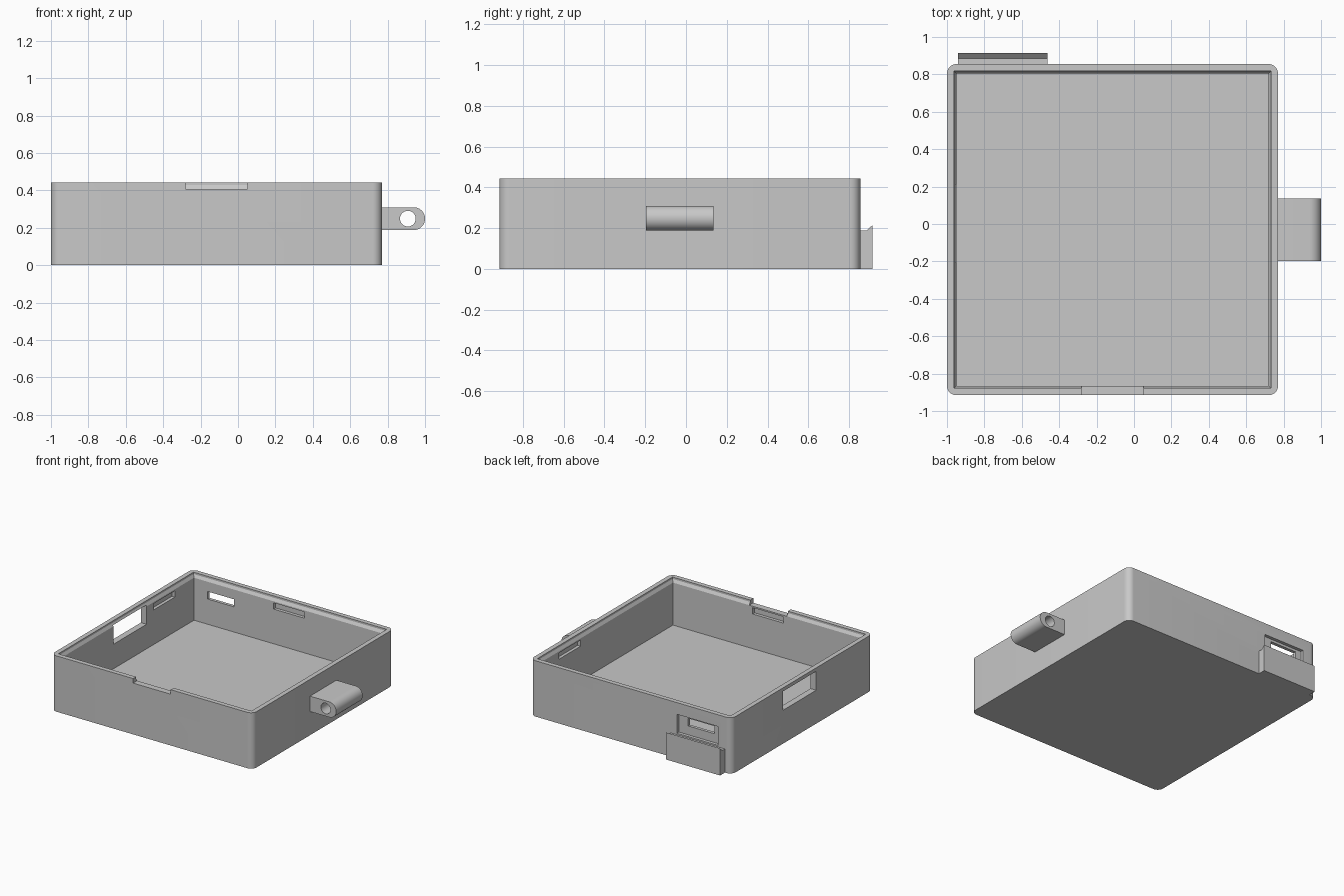
import bpy, bmesh, math

cube = bpy.data.objects.get("Cube")
if cube:
    bpy.data.objects.remove(cube, do_unlink=True)

grey = bpy.data.materials.new("matte grey plastic")
grey.use_nodes = True
grey.diffuse_color = (0.58, 0.58, 0.58, 1)
grey.node_tree.nodes["Principled BSDF"].inputs["Base Color"].default_value = (0.58, 0.58, 0.58, 1)

X0, X1, Y0, Y1, TOP = -1.0, 0.77, -0.915, 0.855, 0.443
WALL, FLOOR = 0.05, 0.07


def loft(name, loops):
    """Closed solid through matching loops of points."""
    bm = bmesh.new()
    rings = [[bm.verts.new(p) for p in loop] for loop in loops]
    n = len(rings[0])
    for a, b in zip(rings, rings[1:]):
        for i in range(n):
            j = (i + 1) % n
            bm.faces.new((a[i], a[j], b[j], b[i]))
    bm.faces.new(rings[0])
    bm.faces.new(rings[-1])
    bmesh.ops.recalc_face_normals(bm, faces=bm.faces)
    mesh = bpy.data.meshes.new(name)
    bm.to_mesh(mesh)
    bm.free()
    mesh.materials.append(grey)
    ob = bpy.data.objects.new(name, mesh)
    bpy.context.collection.objects.link(ob)
    return ob


def rect(x0, x1, y0, y1, z):
    return [(x0, y0, z), (x1, y0, z), (x1, y1, z), (x0, y1, z)]


def box(name, x0, x1, y0, y1, z0, z1):
    return loft(name, [rect(x0, x1, y0, y1, z) for z in (z0, z1)])


def arc(cx, cz, r, a0, a1, n):
    steps = [math.radians(a0 + (a1 - a0) * i / n) for i in range(n + 1)]
    return [(cx + r * math.cos(a), cz + r * math.sin(a)) for a in steps]


def cut(ob, cutters):
    """Subtract each cutter, then discard it."""
    for c in cutters:
        c.hide_render = True
        mod = ob.modifiers.new("cut", 'BOOLEAN')
        mod.operation, mod.solver, mod.object = 'DIFFERENCE', 'EXACT', c
    graph = bpy.context.evaluated_depsgraph_get()
    mesh = bpy.data.meshes.new_from_object(ob.evaluated_get(graph))
    ob.modifiers.clear()
    ob.data = mesh
    for c in cutters:
        bpy.data.objects.remove(c, do_unlink=True)


def smooth(ob):
    bpy.ops.object.select_all(action='DESELECT')
    ob.select_set(True)
    bpy.context.view_layer.objects.active = ob
    bpy.ops.object.shade_smooth_by_angle(angle=math.radians(30))


# Tray shell with rounded upright corners
R = 0.05
outline = []
for cx, cy, a in ((X1 - R, Y1 - R, 0), (X0 + R, Y1 - R, 90),
                  (X0 + R, Y0 + R, 180), (X1 - R, Y0 + R, 270)):
    outline += arc(cx, cy, R, a, a + 90, 10)
tray = loft("tray", [[(x, y, z) for x, y in outline] for z in (0, TOP)])

# Cavity, flaring to a thinner lip at the rim
cavity = loft("cavity_cutter", [
    rect(X0 + w, X1 - w, Y0 + w, Y1 - w, z)
    for w, z in ((WALL, FLOOR), (WALL, 0.407), (0.037, 0.428), (0.037, 0.6))])

# Snap slots inside all four walls, blind from outside
deep = 0.025
slots = [box("slot_cutter", -0.25, 0.02, a, b, 0.345, 0.395)
         for a, b in ((Y0 + deep, Y0 + 0.08), (Y1 - 0.08, Y1 - deep))]
slots += [box("slot_cutter", a, b, 0.295, 0.565, 0.345, 0.395)
          for a, b in ((X0 + deep, X0 + 0.08), (X1 - 0.08, X1 - deep))]

# Front rim notch, side window, rear port and its outer recess
openings = [
    box("notch_cutter", -0.28, 0.05, Y0 - 0.1, Y0 + 0.1, 0.407, 0.6),
    box("window_cutter", X0 - 0.1, X0 + 0.1, -0.205, 0.21, 0.265, 0.415),
    box("port_cutter", -0.83, -0.6, Y1 - 0.1, Y1 + 0.1, 0.27, 0.33),
    box("recess_cutter", -0.88, -0.52, Y1 - 0.025, Y1 + 0.1, 0.20, 0.35),
]
cut(tray, [cavity] + slots + openings)
smooth(tray)

# Rear shelf below the port, with a raised slanted outer edge
shelf_profile = [(Y1 - 0.01, 0), (0.915, 0), (0.915, 0.215), (0.885, 0.188), (Y1 - 0.01, 0.188)]
loft("rear_shelf", [[(x, y, z) for y, z in shelf_profile] for x in (-0.94, -0.463)])

# Side loop with a round nose and a bore along its length
r, zc = 0.061, 0.249
nose = [(X1 - 0.01, zc - r)] + arc(1 - r, zc, r, -90, 90, 24) + [(X1 - 0.01, zc + r)]
loop = loft("side_loop", [[(x, y, z) for x, z in nose] for y in (-0.197, 0.135)])
circle = arc(0.908, zc, 0.042, 0, 350, 35)
cut(loop, [loft("bore_cutter", [[(x, y, z) for x, z in circle] for y in (-0.4, 0.4)])])
smooth(loop)
